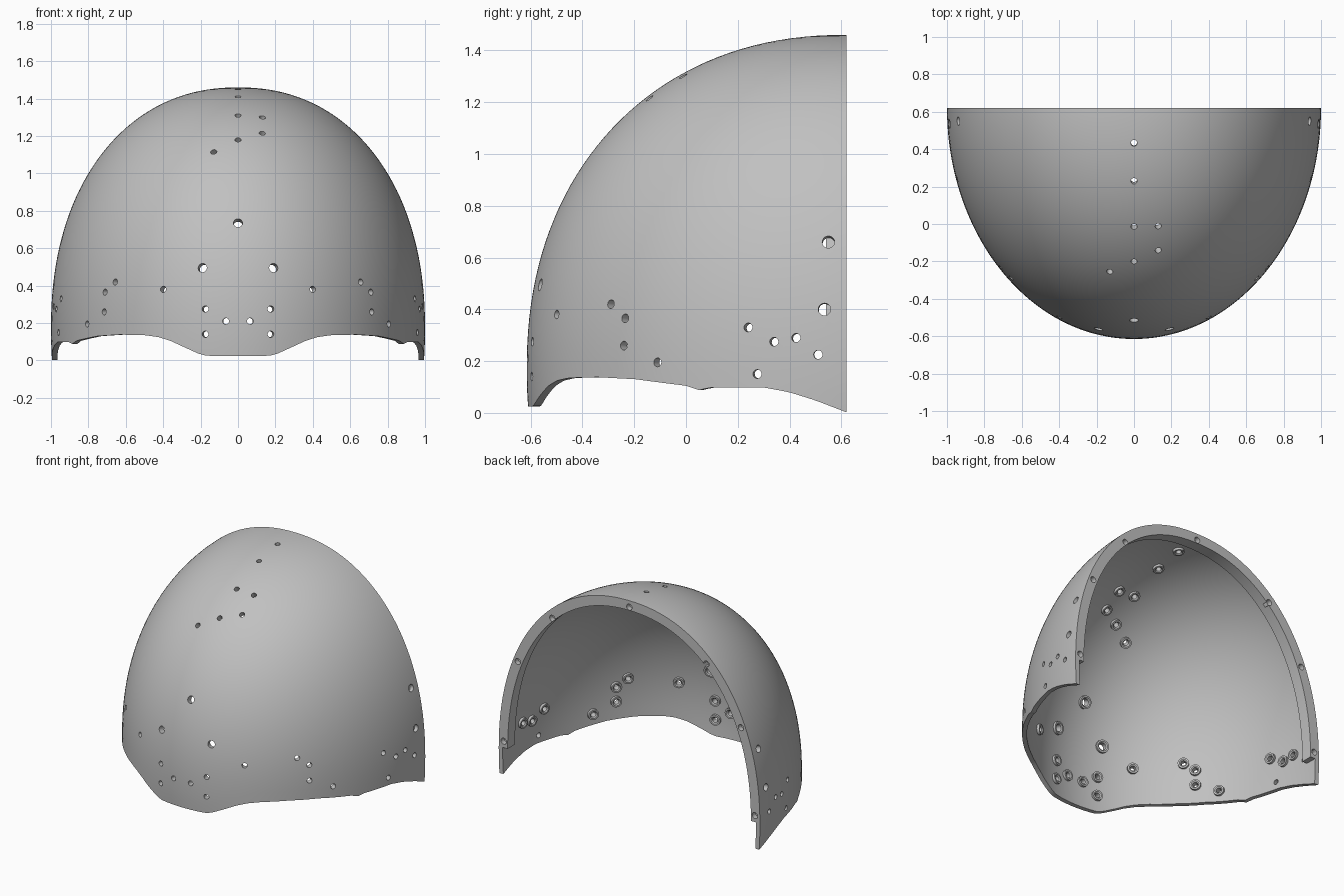
import bpy, bmesh, math
from mathutils import Vector, Matrix

if "Cube" in bpy.data.objects:
    bpy.data.objects.remove(bpy.data.objects["Cube"])

AX, AY, AZ = 1.0, 1.235, 1.29      # half-dome radii
BACK, MID = 0.62, 0.17             # back plane and widest height
N = 2.17                           # vertical fullness
WALL = 0.03

grey = bpy.data.materials.new("matte grey")
grey.use_nodes = True
grey.diffuse_color = (0.53, 0.53, 0.53, 1)
grey.node_tree.nodes["Principled BSDF"].inputs["Base Color"].default_value = (0.53, 0.53, 0.53, 1)


def finish(name, bm):
    bmesh.ops.remove_doubles(bm, verts=bm.verts, dist=1e-5)
    bmesh.ops.recalc_face_normals(bm, faces=bm.faces)
    mesh = bpy.data.meshes.new(name)
    bm.to_mesh(mesh)
    bm.free()
    mesh.materials.append(grey)
    obj = bpy.data.objects.new(name, mesh)
    bpy.context.collection.objects.link(obj)
    return obj


def dome(t, phi, inset):
    """Point on the dome: t runs around from the front, phi rises to the crown."""
    s = math.sin(phi)
    r = max(math.cos(phi), 0) ** (2 / N)
    h = math.copysign(abs(s) ** (2 / N), s)
    return Vector(((AX - inset) * r * math.sin(t),
                   BACK - (AY - inset) * r * math.cos(t),
                   MID + (AZ - inset) * h))


def phi_at(z, inset):
    q = (z - MID) / (AZ - inset)
    return math.asin(math.copysign(abs(q) ** (N / 2), q))


# Height of the lower edge, by angle from the front
EDGE = [(0, .025), (.17, .025), (.21, .035), (.29, .07), (.37, .105), (.44, .125),
        (.52, .135), (.68, .138), (.85, .13), (1.045, .105), (1.09, .088),
        (1.13, .098), (1.31, .098), (1.39, .08), (1.474, .048), (1.571, .002)]


def edge_height(t):
    t = abs(t)
    for (a, za), (b, zb) in zip(EDGE, EDGE[1:]):
        if t <= b:
            return za + (zb - za) * (t - a) / (b - a)
    return EDGE[-1][1]


# Shell: outer and inner skins closed along the lower edge and the back
COLS, ROWS = 144, 44
bm = bmesh.new()
skins = []
for inset in (0, WALL):
    grid = []
    for i in range(COLS + 1):
        t = math.pi * (i / COLS - 0.5)
        low = phi_at(edge_height(t), inset)
        grid.append([bm.verts.new(dome(t, low + (math.pi / 2 - low) * j / ROWS, inset))
                     for j in range(ROWS + 1)])
    skins.append(grid)
    for i in range(COLS):
        for j in range(ROWS):
            bm.faces.new((grid[i][j], grid[i + 1][j], grid[i + 1][j + 1], grid[i][j + 1]))
outer, inner = skins
for i in range(COLS):
    bm.faces.new((outer[i][0], outer[i + 1][0], inner[i + 1][0], inner[i][0]))
for i in (0, COLS):
    for j in range(ROWS):
        bm.faces.new((outer[i][j], outer[i][j + 1], inner[i][j + 1], inner[i][j]))
shell = finish("shell", bm)

# Back flange: thick band inside the open rim
bm = bmesh.new()
STEPS = 96
rings = []
for k in range(STEPS + 1):
    side = -1 if k < STEPS / 2 else 1
    u = abs(2 * k / STEPS - 1)
    ring = []
    for inset, y in ((.028, BACK), (.068, BACK), (.068, BACK - .08), (.028, BACK - .08)):
        low = phi_at(.185, inset)
        p = dome(side * math.pi / 2, math.pi / 2 - (math.pi / 2 - low) * u, inset)
        ring.append(bm.verts.new((p.x, y, p.z)))
    rings.append(ring)
for a, b in zip(rings, rings[1:]):
    for j in range(4):
        bm.faces.new((a[j], b[j], b[(j + 1) % 4], a[(j + 1) % 4]))
bm.faces.new(rings[0])
bm.faces.new(rings[-1])
flange = finish("back_flange", bm)

# Drill holes: (x, z, radius) from the front, (y, z, radius) from the side
S, L = .017, .024
CENTRE = [(0, 1.45, S), (0, 1.41, S), (0, 1.31, S), (0, 1.18, S), (0, .735, L),
          (.13, 1.3, S), (.13, 1.215, S), (-.13, 1.115, S)]
FRONT = [(.19, .495, L), (.175, .275, S), (.175, .14, S), (.065, .21, S), (.4, .38, S)]
SIDE = [(-.29, .42, S), (-.235, .365, S), (-.24, .26, S), (-.11, .195, S), (.24, .33, S),
        (.34, .275, S), (.425, .29, S), (.51, .225, S), (.275, .15, S),
        (.55, .66, L), (.535, .4, L)]


def radius_at(z):
    return (1 - abs((z - MID) / AZ) ** N) ** (1 / N)


def front_point(x, z):
    return Vector((x, BACK - AY * math.sqrt(radius_at(z) ** 2 - x * x), z))


def side_point(y, z):
    return Vector((math.sqrt(radius_at(z) ** 2 - ((BACK - y) / AY) ** 2), y, z))


def normal_at(p):
    h = (p.z - MID) / AZ
    k = radius_at(p.z) ** (N - 2)
    return Vector((k * p.x, k * (p.y - BACK) / AY ** 2,
                   math.copysign(abs(h) ** (N - 1), h) / AZ)).normalized()


def cylinder(bm, start, end, r):
    axis = end - start
    turn = axis.to_track_quat('Z', 'Y').to_matrix().to_4x4()
    bmesh.ops.create_cone(bm, cap_ends=True, segments=20, radius1=r, radius2=r,
                          depth=axis.length,
                          matrix=Matrix.Translation((start + end) / 2) @ turn)


def boss(bm, p, n, r):
    """Raised collar round a hole on the inner skin."""
    turn = n.to_track_quat('Z', 'Y').to_matrix()
    sections = []
    for k in range(20):
        a = 2 * math.pi * k / 20
        d = turn @ Vector((math.cos(a), math.sin(a), 0))
        sections.append([bm.verts.new(p + d * q - n * h) for q, h in
                         ((r, .026), (r, .042), (r + .008, .048), (r + .019, .048), (r + .019, .026))])
    for k in range(20):
        a, b = sections[k], sections[(k + 1) % 20]
        for j in range(5):
            bm.faces.new((a[j], b[j], b[(j + 1) % 5], a[(j + 1) % 5]))


holes = [(front_point(x, z), r) for x, z, r in CENTRE]
for sx in (1, -1):
    for p, r in ([(front_point(x, z), r) for x, z, r in FRONT]
                 + [(side_point(y, z), r) for y, z, r in SIDE]):
        holes.append((Vector((sx * p.x, p.y, p.z)), r))

drill_bm, boss_bm = bmesh.new(), bmesh.new()
for p, r in holes:
    n = normal_at(p)
    cylinder(drill_bm, p + n * .04, p - n * .07, r)
    if p.y < .5 and (p.z > .16 or abs(p.x) < .3):
        boss(boss_bm, p, n, r)
finish("hole_bosses", boss_bm)

# Screw sockets in the back rim
rim_bm = bmesh.new()
for x, z in [(0, 1.415)] + [(s * x, z) for s in (1, -1)
                            for x, z in ((.59, 1.18), (.855, .81), (.962, .23))]:
    cylinder(rim_bm, Vector((x, BACK + .03, z)), Vector((x, BACK - .035, z)), .021)

hole_drill = finish("hole_drill", drill_bm)
rim_drill = finish("rim_drill", rim_bm)
for obj, cutters in ((shell, (hole_drill, rim_drill)), (flange, (rim_drill,))):
    bpy.context.view_layer.objects.active = obj
    for cutter in cutters:
        mod = obj.modifiers.new("drill", 'BOOLEAN')
        mod.operation = 'DIFFERENCE'
        mod.solver = 'EXACT'
        mod.object = cutter
        bpy.ops.object.modifier_apply(modifier=mod.name)
for cutter in (hole_drill, rim_drill):
    bpy.data.objects.remove(cutter)

# Smooth shading with crisp edges
bpy.ops.object.select_all(action='DESELECT')
for name in ("shell", "back_flange", "hole_bosses"):
    obj = bpy.data.objects[name]
    obj.select_set(True)
    bpy.context.view_layer.objects.active = obj
bpy.ops.object.shade_smooth_by_angle(angle=math.radians(30))
